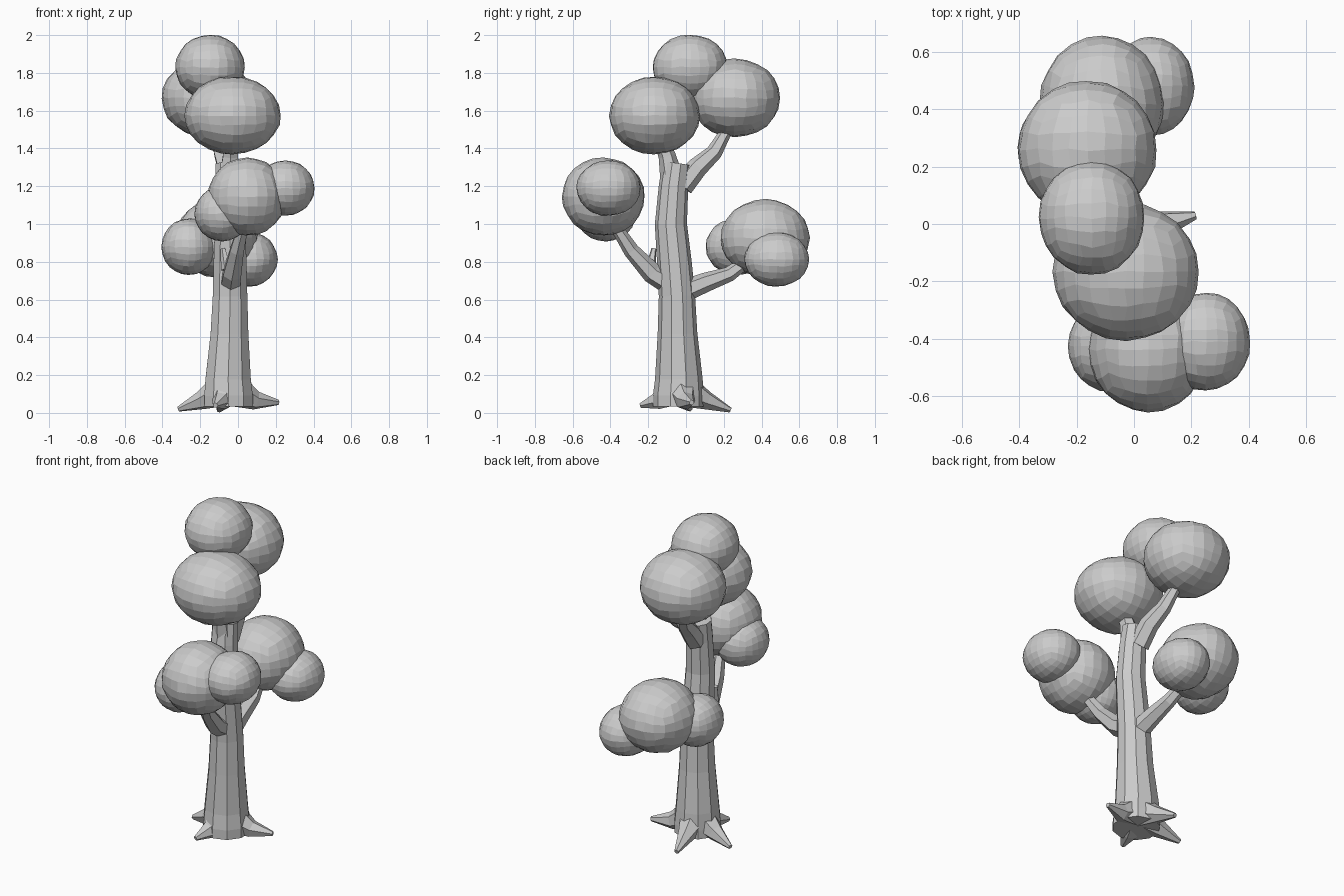
import bpy, bmesh, random
from math import cos, sin, tau
from mathutils import Vector

if "Cube" in bpy.data.objects:
    bpy.data.objects.remove(bpy.data.objects["Cube"])

random.seed(4)


def finish(name, bm):
    bmesh.ops.recalc_face_normals(bm, faces=bm.faces[:])
    mesh = bpy.data.meshes.new(name)
    bm.to_mesh(mesh)
    bm.free()
    obj = bpy.data.objects.new(name, mesh)
    bpy.context.collection.objects.link(obj)


def tube(name, points, sides):
    """Faceted limb through (x, y, z, radius) points."""
    bm = bmesh.new()
    pos = [Vector(p[:3]) for p in points]
    rings = []
    for i, p in enumerate(points):
        d = pos[min(i + 1, len(pos) - 1)] - pos[max(i - 1, 0)]
        q = Vector((0, 0, 1)).rotation_difference(d)
        ring = []
        for k in range(sides):
            a = tau * (k + 0.5) / sides
            ring.append(bm.verts.new(pos[i] + q @ Vector((cos(a), sin(a), 0)) * p[3]))
        rings.append(ring)
    for lo, hi in zip(rings, rings[1:]):
        for k in range(sides):
            n = (k + 1) % sides
            bm.faces.new((lo[k], lo[n], hi[n], hi[k]))
    bm.faces.new(rings[0][::-1])
    bm.faces.new(rings[-1])
    finish(name, bm)


def leaf_ball(name, centre, radii):
    """Slightly uneven quad sphere."""
    bm = bmesh.new()
    bmesh.ops.create_cube(bm, size=2)
    bmesh.ops.subdivide_edges(bm, edges=bm.edges[:], cuts=5, use_grid_fill=True)
    for v in bm.verts:
        # even out the cube grid before projecting
        n = Vector([sin(c * tau / 8) / cos(c * tau / 8) for c in v.co]).normalized()
        n += Vector([random.uniform(-0.025, 0.025) for _ in range(3)])
        n = n.normalized() * random.uniform(0.985, 1.01)
        v.co = Vector(centre) + Vector([a * r for a, r in zip(n, radii)])
    finish(name, bm)


# Trunk
tube("trunk", [(-.05, -.04, .035, .135), (-.05, -.04, .09, .135), (-.052, -.038, .18, .126),
               (-.045, -.045, .42, .105), (-.042, -.048, .62, .096), (-.042, -.06, .78, .092),
               (-.042, -.08, 1.0, .085), (-.045, -.066, 1.2, .078), (-.05, -.05, 1.32, .074)], 10)

# Roots
for i, (x, y, z) in enumerate([(.215, .03, .055), (-.1, .235, .015),
                               (-.315, .02, .02), (-.12, -.24, .04)]):
    bx, by = -.05, -.04
    tube(f"root_{i + 1}", [(bx + (x - bx) * .2, by + (y - by) * .2, .11, .085),
                           (bx + (x - bx) * .55, by + (y - by) * .55, .065, .05),
                           (x, y, z, .014)], 6)

# Branches
tube("front_branch", [(-.04, -.08, .68, .06), (-.03, -.18, .74, .055),
                      (-.005, -.29, .86, .042), (.03, -.38, 1.0, .03)], 6)
tube("front_twig", [(-.06, -.19, .76, .03), (-.08, -.17, .87, .014)], 5)
tube("back_branch", [(-.04, -.02, .64, .06), (-.05, .1, .69, .052),
                     (-.06, .23, .735, .04), (-.09, .36, .83, .03)], 6)
tube("upper_front_branch", [(-.045, -.075, 1.24, .062), (-.04, -.1, 1.36, .046),
                            (-.035, -.14, 1.47, .036)], 6)
tube("upper_back_branch", [(-.05, -.02, 1.2, .06), (-.06, .06, 1.3, .055),
                           (-.09, .15, 1.38, .043), (-.13, .23, 1.52, .028)], 6)

# Foliage: centre, radii
foliage = {
    "crown_top": ((-.147, .022, 1.83), (.185, .2, .172)),
    "crown_front": ((-.028, -.167, 1.575), (.255, .24, .206)),
    "crown_back": ((-.163, .26, 1.667), (.243, .24, .208)),
    "front_cluster_main": ((.048, -.437, 1.145), (.209, .22, .207)),
    "front_cluster_right": ((.25, -.41, 1.19), (.156, .171, .147)),
    "front_cluster_left": ((-.083, -.425, 1.055), (.147, .16, .147)),
    "back_cluster_main": ((-.113, .42, .925), (.217, .236, .207)),
    "back_cluster_right": ((.06, .48, .813), (.15, .172, .145)),
    "back_cluster_left": ((-.26, .27, .88), (.146, .166, .15)),
}
for name, (centre, radii) in foliage.items():
    leaf_ball(name, centre, radii)
